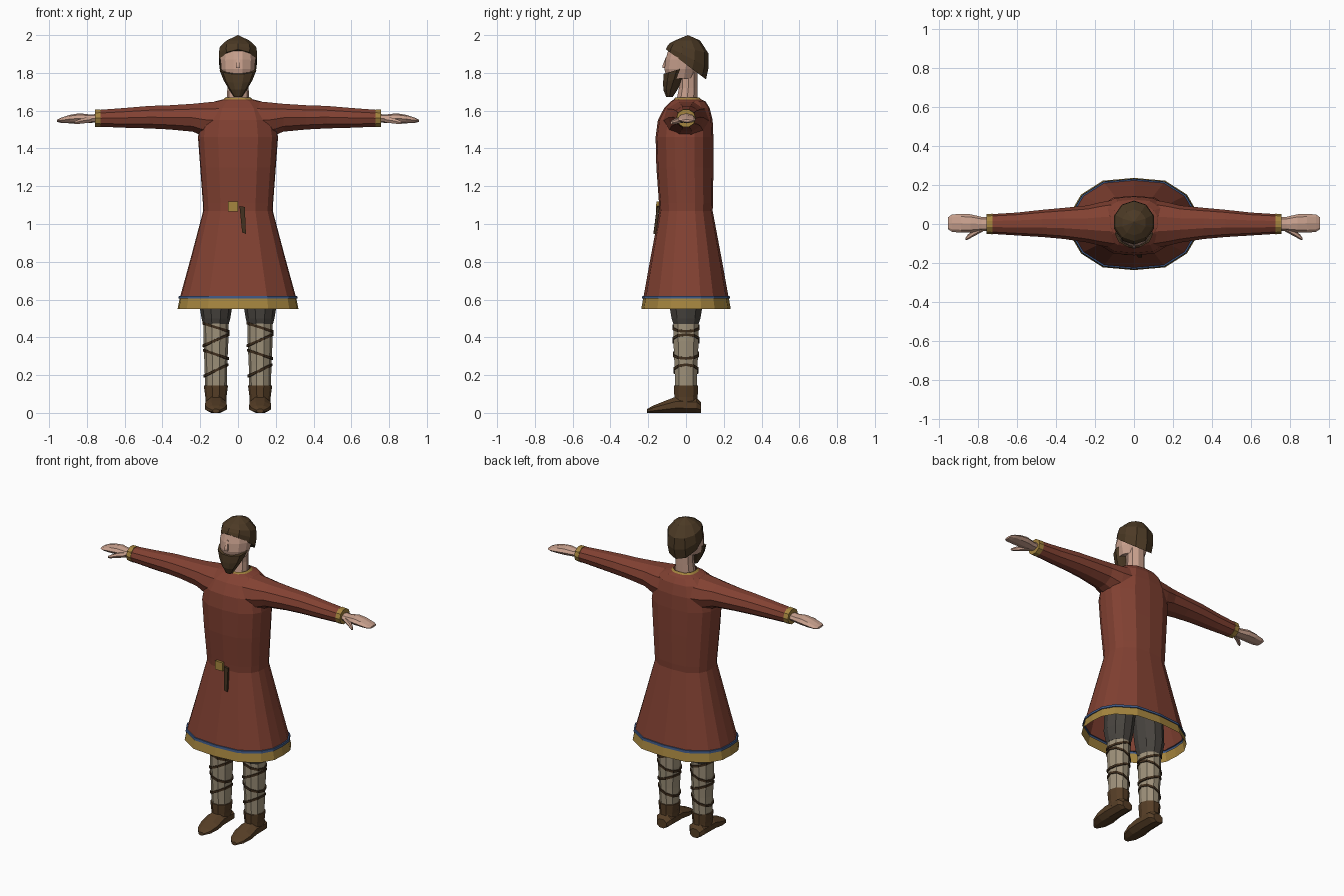
import bpy, bmesh, math
from mathutils import Vector as V

if "Cube" in bpy.data.objects:
    bpy.data.objects.remove(bpy.data.objects["Cube"])


def material(name, rgb):
    m = bpy.data.materials.new(name)
    lin = [(c / 255 / 12.92) if c < 11 else ((c / 255 + 0.055) / 1.055) ** 2.4 for c in rgb]
    m.diffuse_color = (*lin, 1)
    m.use_nodes = True
    m.node_tree.nodes["Principled BSDF"].inputs["Base Color"].default_value = m.diffuse_color
    return m


RED = material("tunic red", (130, 65, 50))
GOLD = material("trim gold", (164, 132, 62))
BLUE = material("trim blue", (62, 88, 132))
SKIN = material("skin", (200, 160, 141))
HAIR = material("hair brown", (76, 58, 37))
GREY = material("trouser grey", (72, 68, 63))
LINEN = material("linen wrap", (158, 145, 122))
STRAP = material("strap brown", (64, 47, 30))
SHOE = material("shoe leather", (86, 62, 38))

# Rounded-box outline used for the tunic
QUAD = [(1, 0), (.98, .34), (.85, .64), (.5, .94)]
OUTLINE = []
for k in range(4):
    for i in range(4):
        x, y = QUAD[i] if k % 2 == 0 else ((0, 1) if i == 0 else QUAD[4 - i])
        a = (x, y)
        OUTLINE.append([(a[0], a[1]), (-a[0], a[1]), (-a[0], -a[1]), (a[0], -a[1])][k])


def circle(n, half=False):
    o = 0.5 if half else 0
    return [(math.cos(2 * math.pi * (i + o) / n), math.sin(2 * math.pi * (i + o) / n)) for i in range(n)]


def ring(c, u, v, outline):
    return [V(c) + V(u) * a + V(v) * b for a, b in outline]


def flat(z, rx, ry, cx=0, cy=0, slope=0, outline=None):
    """Ring around the z axis; slope tilts it along y."""
    return ring((cx, cy, z), (rx, 0, 0), (0, ry, slope * ry), outline or circle(10))


def loft(name, rings, mats, caps=(True, True), bands=None):
    """Skin a stack of rings; bands gives a material index per strip."""
    bm = bmesh.new()
    vs = [[bm.verts.new(p) for p in r] for r in rings]
    n = len(rings[0])
    for j in range(len(rings) - 1):
        for i in range(n):
            k = (i + 1) % n
            f = bm.faces.new((vs[j][i], vs[j][k], vs[j + 1][k], vs[j + 1][i]))
            f.material_index = bands[j] if bands else 0
    if caps[0]:
        bm.faces.new(vs[0][::-1])
    if caps[1]:
        bm.faces.new(vs[-1]).material_index = bands[-1] if bands else 0
    bmesh.ops.remove_doubles(bm, verts=bm.verts, dist=0.0005)
    bmesh.ops.recalc_face_normals(bm, faces=bm.faces)
    me = bpy.data.meshes.new(name)
    bm.to_mesh(me)
    bm.free()
    for m in mats:
        me.materials.append(m)
    ob = bpy.data.objects.new(name, me)
    bpy.context.collection.objects.link(ob)
    return ob


def box(name, corners, thick, mat):
    """Thin plate from a front outline of points, extruded towards +y."""
    return loft(name, [[V(p) for p in corners], [V(p) + V((0, thick, 0)) for p in corners]], [mat])


# Tunic with gold hem, blue stripe and gold collar
tunic = [(.55, .32, .237, 0), (.605, .309, .227, 0), (.605, .315, .233, 0), (.62, .313, .231, 0),
         (.62, .305, .224, 0), (.82, .25, .188, 0), (1.07, .184, .141, 0), (1.11, .186, .143, 0),
         (1.3, .2, .151, -.006), (1.46, .212, .153, -.008), (1.55, .197, .145, -.004),
         (1.615, .165, .12, .005), (1.65, .12, .09, .012), (1.66, .078, .072, .008),
         (1.67, .066, .064, .006)]
loft("tunic", [flat(z, rx, ry, 0, cy, 0, OUTLINE) for z, rx, ry, cy in tunic], [RED, GOLD, BLUE],
     (False, False), [1, 2, 2, 2] + [0] * 9 + [1])

# Buckle and hanging belt end
box("buckle", [(-.052, -.159, 1.065), (.0, -.159, 1.065), (.0, -.157, 1.118), (-.052, -.157, 1.118)], .018, GOLD)
box("belt_end", [(.022, -.172, .955), (.042, -.172, .948), (.036, -.154, 1.09), (.008, -.154, 1.095)], .014, STRAP)

# Neck and head
loft("neck", [flat(1.64, .062, .06, 0, .004), flat(1.72, .056, .052, 0, .012), flat(1.84, .056, .052, 0, .012)], [SKIN])
face = [(1.77, .075, .075, -.03), (1.82, .092, .09, -.027), (1.87, .096, .094, -.018), (1.925, .09, .085, -.01)]
loft("face", [flat(z, rx, ry, 0, cy, 0, circle(12, True)) for z, rx, ry, cy in face], [SKIN])
loft("nose", [flat(1.825, .016, .014, 0, -.115, 0, circle(4, True)),
              flat(1.84, .015, .013, 0, -.115, 0, circle(4, True)),
              flat(1.885, .006, .006, 0, -.102, 0, circle(4, True))], [SKIN])

# Hair cap rising to a soft point, lower edge sloping to the nape
hair = [(1.845, .102, .106, .0, -.75), (1.885, .107, .11, .01, -.5), (1.93, .101, .103, .015, -.25),
        (1.972, .063, .066, .008, 0), (2.0, 0, 0, .01, 0)]
loft("hair", [flat(z, rx, ry, 0, cy, s, circle(10, True)) for z, rx, ry, cy, s in hair], [HAIR], (True, False))

# Beard tapering to the chin
beard = [(1.672, .022, .018, -.088, 0), (1.715, .05, .042, -.08, .1), (1.765, .078, .06, -.064, .3),
         (1.815, .098, .072, -.05, .3)]
loft("beard", [flat(z, rx, ry, 0, cy, s) for z, rx, ry, cy, s in beard], [HAIR])


def along_x(s, rows, n=10):
    """Rings along the arm: x, centre y, bottom z, top z, half depth."""
    return [ring((s * x, cy, (lo + hi) / 2), (0, ry, 0), (0, 0, (hi - lo) / 2), circle(n))
            for x, cy, lo, hi, ry in rows]


for s, side in ((-1, "right"), (1, "left")):
    # Sleeve with cuff
    loft(side + "_sleeve", along_x(s, [
        (.1, 0, 1.44, 1.655, .125), (.17, 0, 1.455, 1.648, .112), (.24, 0, 1.485, 1.64, .095),
        (.36, .003, 1.497, 1.632, .08), (.47, .003, 1.503, 1.628, .07), (.6, 0, 1.507, 1.617, .059),
        (.74, 0, 1.513, 1.606, .05)]), [RED])
    loft(side + "_cuff", along_x(s, [(.727, 0, 1.51, 1.61, .053), (.758, 0, 1.512, 1.608, .051)]), [GOLD])

    # Flat hand and thumb
    loft(side + "_hand", along_x(s, [
        (.74, 0, 1.538, 1.582, .034), (.785, 0, 1.535, 1.58, .037), (.84, .003, 1.533, 1.586, .047),
        (.89, .004, 1.533, 1.578, .048), (.935, .004, 1.535, 1.563, .045), (.957, .004, 1.54, 1.553, .03)], 8), [SKIN])
    loft(side + "_thumb", along_x(s, [
        (.775, -.018, 1.535, 1.572, .02), (.825, -.047, 1.53, 1.562, .017),
        (.855, -.068, 1.527, 1.55, .013), (.866, -.077, 1.529, 1.543, .006)], 6), [SKIN])

    # Trousers gathered above the wraps
    cx = s * .117
    legs = [(.47, .068, .07), (.5, .076, .08), (.555, .085, .09), (.75, .09, .1), (1.0, .085, .105)]
    loft(side + "_trouser_leg", [flat(z, rx, ry, cx * (1 if z < .6 else .85)) for z, rx, ry in legs], [GREY])

    # Linen leg wrap
    loft(side + "_leg_wrap", [flat(.12, .057, .06, cx), flat(.25, .06, .064, cx),
                              flat(.38, .066, .07, cx), flat(.485, .067, .071, cx)], [LINEN])

    # Crossing straps, each loop tilted against the next
    for i, z in enumerate((.453, .385, .31, .225)):
        tilt = -.022 if i % 2 == 0 else .03
        r = .057 + .01 * min(1, (z - .12) / .26)
        rows = [(r - .004, -.007), (r + .005, -.007), (r + .005, .007), (r - .004, .007)]
        loft(f"{side}_strap_{i + 1}", [ring((cx, 0, z + dz), (q, 0, tilt), (0, q + .004, 0), circle(10))
                                       for q, dz in rows], [STRAP], (False, False))

    # Shoe: ankle collar and pointed foot
    loft(side + "_shoe_collar", [flat(.04, .055, .065, cx), flat(.085, .056, .065, cx),
                                 flat(.145, .064, .067, cx)], [SHOE])
    foot = [(.08, .034, .055), (.055, .052, .082), (-.055, .055, .085), (-.12, .058, .06),
            (-.175, .045, .038), (-.207, .018, .02)]
    k = 1 / math.cos(math.pi / 8)
    loft(side + "_foot", [ring((cx, y, h / 2), (rx * k, 0, 0), (0, 0, h / 2 * k), circle(8, True))
                          for y, rx, h in foot], [SHOE])
